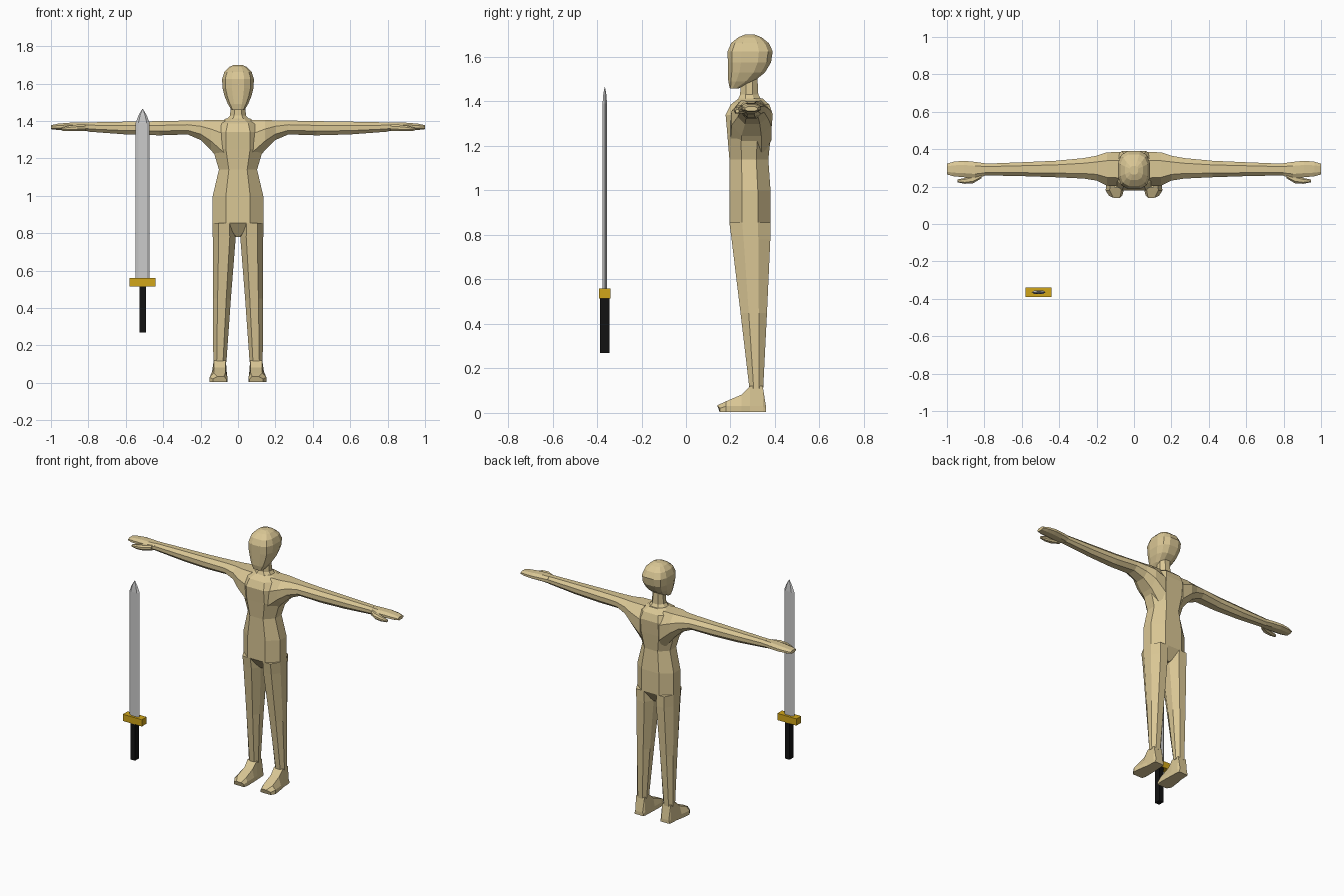
import bpy, bmesh, math


def material(name, rgb):
    m = bpy.data.materials.new(name)
    m.diffuse_color = (*rgb, 1)
    return m


SKIN = material("tan skin", (0.70, 0.57, 0.30))
STEEL = material("light steel", (0.60, 0.60, 0.60))
GOLD = material("gold", (0.64, 0.38, 0.01))
BLACK = material("black", (0.006, 0.006, 0.006))


def loft(name, rings, mat, mirror=False):
    """Skin a row of equal-sized point rings and cap both ends."""
    bm = bmesh.new()
    rows = [[bm.verts.new(p) for p in ring] for ring in rings]
    n = len(rows[0])
    for a, b in zip(rows, rows[1:]):
        for i in range(n):
            j = (i + 1) % n
            bm.faces.new((a[i], a[j], b[j], b[i]))
    bm.faces.new(rows[0])
    bm.faces.new(rows[-1])
    bmesh.ops.recalc_face_normals(bm, faces=bm.faces)
    me = bpy.data.meshes.new(name)
    bm.to_mesh(me)
    bm.free()
    me.materials.append(mat)
    ob = bpy.data.objects.new(name, me)
    bpy.context.collection.objects.link(ob)
    if mirror:
        ob.modifiers.new("mirror", 'MIRROR')
    return ob


def octagon(a0, a1, b0, b1, f=0.48, g=0.38):
    """Eight-sided outline in a box; f and g are the flat parts of each side."""
    ca, cb, ra, rb = (a0 + a1) / 2, (b0 + b1) / 2, (a1 - a0) / 2, (b1 - b0) / 2
    pts = [(f, -1), (1, -g), (1, g), (f, 1), (-f, 1), (-1, g), (-1, -g), (-f, -1)]
    return [(ca + ra * u, cb + rb * v) for u, v in pts]


def level(z, x0, x1, y0, y1, **k):
    return [(x, y, z) for x, y in octagon(x0, x1, y0, y1, **k)]


def slice_x(x, y0, y1, z0, z1):
    return [(x, y, z) for y, z in octagon(y0, y1, z0, z1, 0.5, 0.4)]


def rounded(z, rx, y0, y1):
    """Twelve-sided, slightly squared ring for the head."""
    pts = []
    for i in range(12):
        t = math.radians(15 + 30 * i)
        c, s = math.cos(t), math.sin(t)
        sx, sy = (math.copysign(abs(v) ** 0.72, v) / math.cos(math.radians(15)) ** 0.72
                  for v in (c, s))
        pts.append((rx * sx, (y0 + y1) / 2 + (y1 - y0) / 2 * sy, z))
    return pts


# Torso with pelvis wedge
loft("torso", [level(z, -r, r, a, b) for z, r, a, b in (
    (0.78, 0.02, 0.25, 0.33), (0.855, 0.135, 0.195, 0.38),
    (1.00, 0.135, 0.195, 0.38), (1.14, 0.102, 0.195, 0.37),
    (1.25, 0.135, 0.186, 0.382), (1.34, 0.135, 0.178, 0.39),
    (1.385, 0.115, 0.20, 0.375), (1.412, 0.065, 0.235, 0.345))], SKIN)

# Neck
loft("neck", [level(z, -r, r, a, b) for z, r, a, b in (
    (1.39, 0.075, 0.225, 0.35), (1.43, 0.042, 0.243, 0.325),
    (1.53, 0.038, 0.25, 0.32))], SKIN)

# Head: pointed jaw, flat face, round skull
loft("head", [rounded(*r) for r in (
    (1.458, 0.034, 0.197, 0.235), (1.49, 0.054, 0.19, 0.305),
    (1.53, 0.071, 0.189, 0.355), (1.575, 0.083, 0.188, 0.382),
    (1.625, 0.085, 0.187, 0.39), (1.662, 0.073, 0.203, 0.372),
    (1.688, 0.048, 0.235, 0.34), (1.70, 0.022, 0.265, 0.31))], SKIN)

# Arms, flaring into the shoulders
loft("arm", [slice_x(*r) for r in (
    (0.07, 0.20, 0.385, 1.15, 1.405), (0.145, 0.205, 0.383, 1.245, 1.405),
    (0.20, 0.232, 0.365, 1.298, 1.403), (0.27, 0.243, 0.352, 1.328, 1.402),
    (0.42, 0.25, 0.338, 1.323, 1.399), (0.60, 0.256, 0.33, 1.328, 1.396),
    (0.805, 0.26, 0.322, 1.343, 1.392))], SKIN, True)

# Hands and thumbs
loft("hand", [slice_x(*r) for r in (
    (0.80, 0.256, 0.325, 1.345, 1.391), (0.85, 0.246, 0.332, 1.348, 1.392),
    (0.91, 0.25, 0.338, 1.35, 1.39), (0.965, 0.255, 0.333, 1.352, 1.385),
    (1.00, 0.265, 0.322, 1.356, 1.377))], SKIN, True)
loft("thumb", [slice_x(*r) for r in (
    (0.815, 0.245, 0.275, 1.347, 1.383), (0.86, 0.218, 0.26, 1.345, 1.38),
    (0.905, 0.215, 0.246, 1.345, 1.374), (0.945, 0.223, 0.238, 1.348, 1.364))], SKIN, True)

# Legs, tapering to the ankles
loft("leg", [level(z, x0, x1, a, b) for z, x0, x1, a, b in (
    (0.855, 0.015, 0.135, 0.195, 0.38), (0.78, 0.012, 0.135, 0.205, 0.379),
    (0.45, 0.038, 0.134, 0.245, 0.364), (0.11, 0.062, 0.132, 0.285, 0.347))], SKIN, True)


# Feet: blunt toe rising to the ankle
def foot_slice(y, x0, x1, t0, t1, z, skew=0.0):
    m = min(0.03, z * 0.6)
    return [(x0, y + skew, 0.003), (x1, y + skew, 0.003), (x1, y + skew, m),
            (t1, y, z), (t0, y, z), (x0, y + skew, m)]


loft("foot", [foot_slice(*r) for r in (
    (0.14, 0.062, 0.135, 0.075, 0.11, 0.034, 0.012),
    (0.18, 0.055, 0.152, 0.068, 0.13, 0.052),
    (0.25, 0.056, 0.143, 0.068, 0.127, 0.082),
    (0.288, 0.058, 0.135, 0.065, 0.13, 0.12),
    (0.345, 0.06, 0.132, 0.066, 0.128, 0.12),
    (0.36, 0.064, 0.128, 0.07, 0.124, 0.025))], SKIN, True)

# Sword: grip, guard and bevelled blade
SX, SY = -0.51, -0.365


def box(name, rx, ry, z0, z1, mat):
    loft(name, [[(SX + rx * u, SY + ry * v, z) for u, v in
                 ((-1, -1), (1, -1), (1, 1), (-1, 1))] for z in (z0, z1)], mat)


box("grip", 0.017, 0.021, 0.27, 0.517, BLACK)
box("guard", 0.07, 0.025, 0.515, 0.56, GOLD)


def blade_slice(z, w, t):
    return [(SX + w * u, SY + t * v, z) for u, v in
            ((-1, 0), (-0.6, -1), (0.6, -1), (1, 0), (0.6, 1), (-0.6, 1))]


loft("blade", [blade_slice(*r) for r in (
    (0.555, 0.037, 0.010), (1.39, 0.037, 0.010),
    (1.43, 0.022, 0.007), (1.465, 0.001, 0.001))], STEEL)
